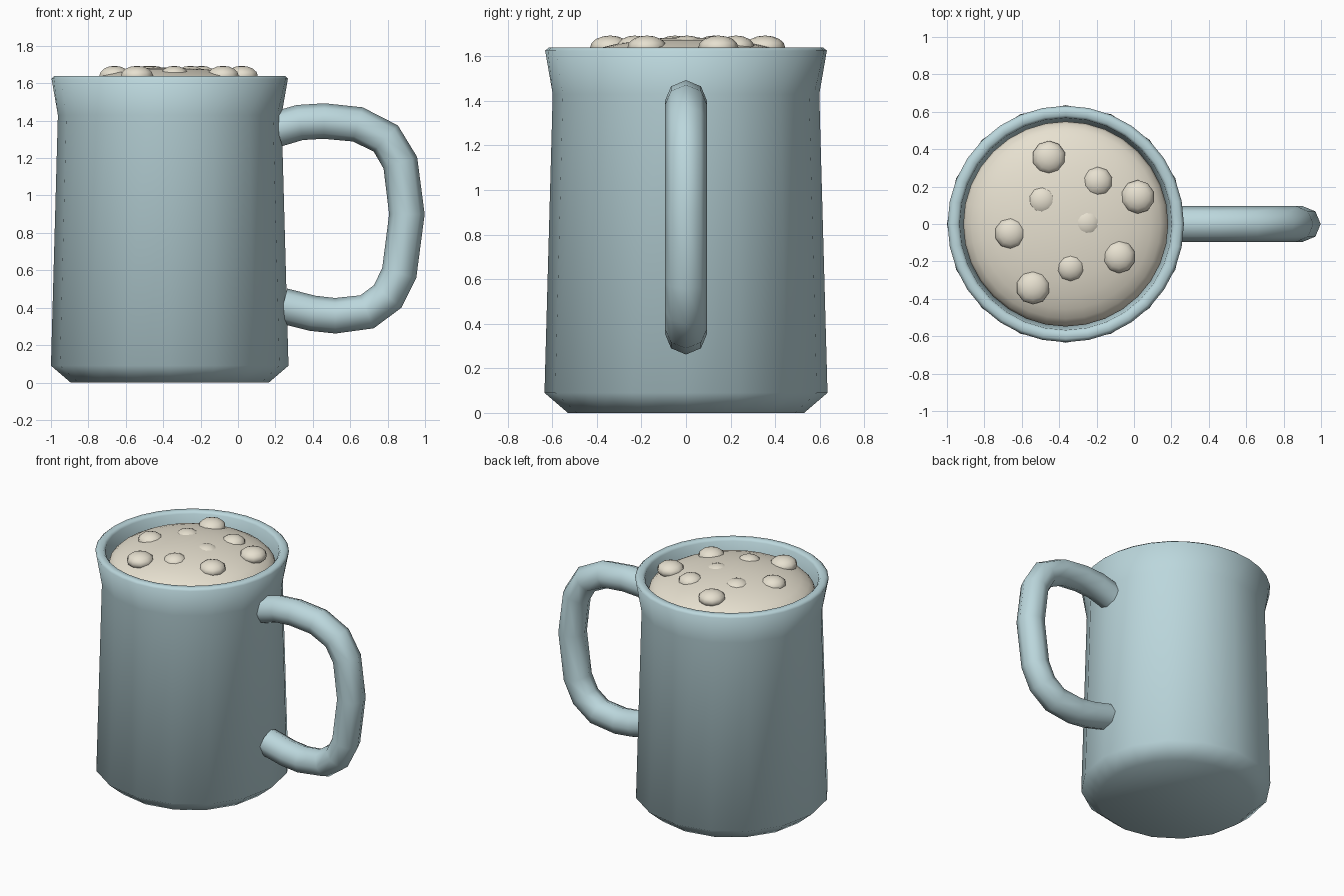
import bpy, bmesh, math
from mathutils import Matrix

if "Cube" in bpy.data.objects:
    bpy.data.objects.remove(bpy.data.objects["Cube"])

CX = -0.365  # mug axis


def material(name, rgb):
    m = bpy.data.materials.new(name)
    m.diffuse_color = (*rgb, 1)
    m.use_nodes = True
    m.node_tree.nodes["Principled BSDF"].inputs["Base Color"].default_value = m.diffuse_color
    return m


BLUE = material("glaze_blue", (0.50, 0.68, 0.72))
CREAM = material("foam_cream", (0.80, 0.75, 0.63))


def finish(bm, name, mat, angle=40):
    bmesh.ops.recalc_face_normals(bm, faces=bm.faces)
    me = bpy.data.meshes.new(name)
    bm.to_mesh(me)
    bm.free()
    ob = bpy.data.objects.new(name, me)
    bpy.context.collection.objects.link(ob)
    me.materials.append(mat)
    bpy.ops.object.select_all(action='DESELECT')
    ob.select_set(True)
    bpy.context.view_layer.objects.active = ob
    bpy.ops.object.shade_smooth_by_angle(angle=math.radians(angle))
    return ob


def ellipsoid(name, x, y, z, r, h, seg, rings):
    bm = bmesh.new()
    mat = Matrix.Translation((x, y, z)) @ Matrix.Diagonal((r, r, h, 1))
    bmesh.ops.create_uvsphere(bm, u_segments=seg, v_segments=rings, radius=1, matrix=mat)
    return finish(bm, name, CREAM)


# Mug wall: (radius, z, faceted); faceted rings are 16-sided, the lip is rounder
profile = [(0.53, 0, 1), (0.635, 0.09, 1), (0.598, 1.43, 1), (0.632, 1.625, 0),
           (0.615, 1.64, 0), (0.58, 1.64, 0), (0.567, 1.625, 0),
           (0.548, 1.45, 0), (0.56, 0.15, 0), (0.50, 0.08, 0)]
N = 32
bm = bmesh.new()
rings = []
for r, z, faceted in profile:
    ring = []
    for i in range(N):
        rr = r * math.cos(math.pi / 16) if faceted and i % 2 else r
        a = 2 * math.pi * i / N
        ring.append(bm.verts.new((CX + rr * math.cos(a), rr * math.sin(a), z)))
    rings.append(ring)
for a, b in zip(rings, rings[1:]):
    for i in range(N):
        j = (i + 1) % N
        bm.faces.new((a[i], a[j], b[j], b[i]))
bm.faces.new(rings[0])
bm.faces.new(rings[-1])
finish(bm, "mug_body", BLUE, 60)

# Handle: eight-sided tube along a D-shaped path
path = [(0.21, 1.355), (0.33, 1.39), (0.46, 1.398), (0.64, 1.38), (0.79, 1.305),
        (0.868, 1.175), (0.903, 0.90), (0.862, 0.585), (0.80, 0.46),
        (0.69, 0.378), (0.52, 0.357), (0.40, 0.37), (0.24, 0.41)]
cu = bpy.data.curves.new("handle", 'CURVE')
cu.dimensions = '3D'
cu.bevel_depth = 0.095
cu.bevel_resolution = 2
cu.use_fill_caps = True
sp = cu.splines.new('POLY')
sp.points.add(len(path) - 1)
for p, (x, z) in zip(sp.points, path):
    p.co = (x, 0, z, 1)
tube = bpy.data.objects.new("handle_path", cu)
bpy.context.collection.objects.link(tube)
bpy.context.view_layer.update()
bm = bmesh.new()
bm.from_mesh(tube.to_mesh())
bmesh.ops.remove_doubles(bm, verts=bm.verts, dist=1e-4)
bpy.data.objects.remove(tube)
finish(bm, "handle", BLUE, 60)

# Foam dome
ellipsoid("foam", CX, 0, 1.52, 0.548, 0.165, 32, 16)

# Bubbles half sunk in the foam
bubbles = [(-0.455, 0.355, 0.09), (-0.195, 0.225, 0.082), (0.02, 0.145, 0.09),
           (-0.66, -0.05, 0.085), (-0.08, -0.175, 0.088), (-0.34, -0.23, 0.08),
           (-0.54, -0.34, 0.09), (-0.49, 0.125, 0.085), (-0.255, 0.005, 0.085)]
for i, (x, y, r) in enumerate(bubbles, 1):
    ellipsoid(f"bubble_{i}", x, y, 1.64, r, 0.053, 10, 8)
